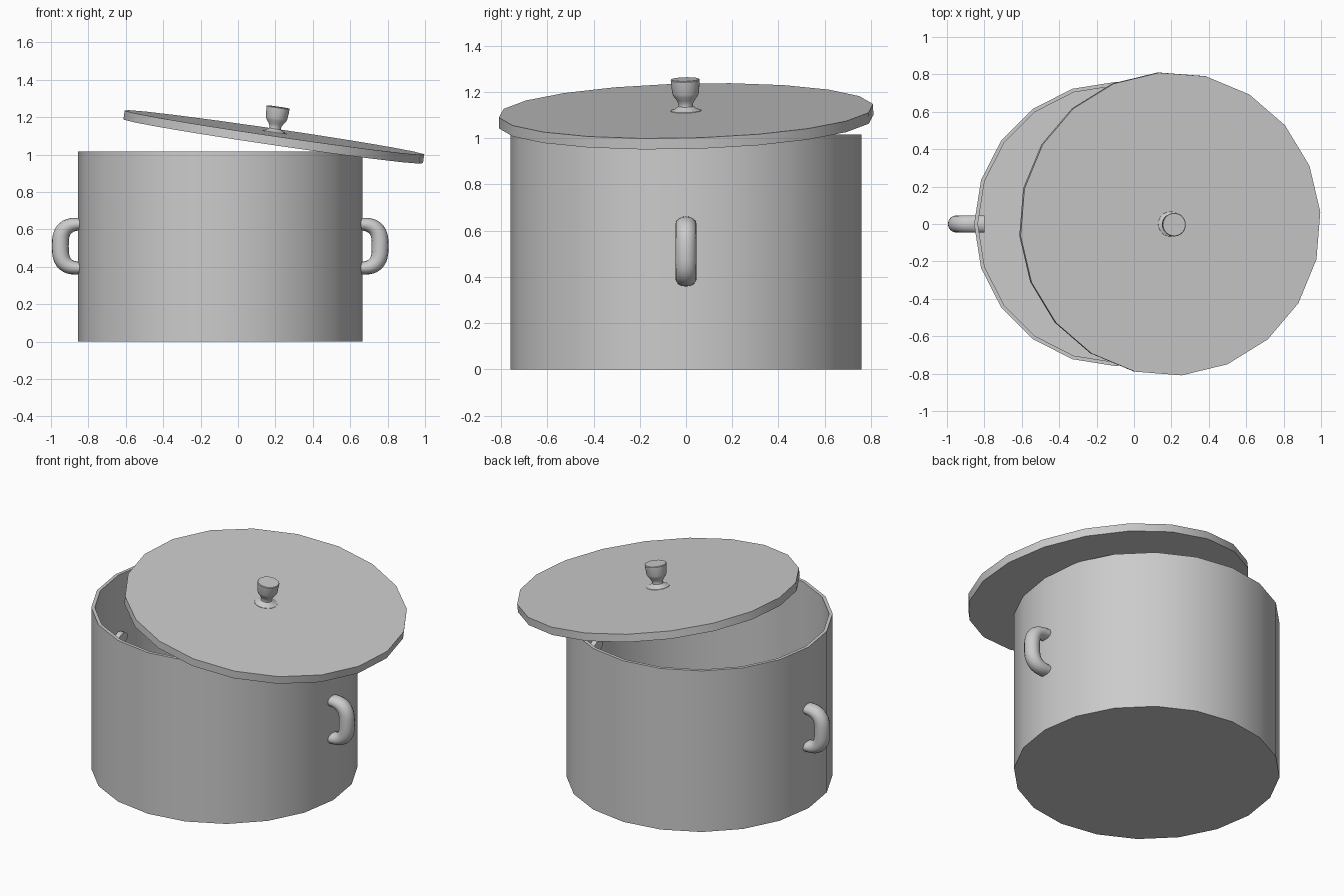
import bpy, bmesh
from math import sin, cos, pi, radians
from mathutils import Vector

if "Cube" in bpy.data.objects:
    bpy.data.objects.remove(bpy.data.objects["Cube"])

POT_X = -0.095


def finish(name, bm, angle=30):
    bmesh.ops.recalc_face_normals(bm, faces=bm.faces)
    me = bpy.data.meshes.new(name)
    bm.to_mesh(me)
    bm.free()
    ob = bpy.data.objects.new(name, me)
    bpy.context.collection.objects.link(ob)
    bpy.ops.object.select_all(action='DESELECT')
    ob.select_set(True)
    bpy.context.view_layer.objects.active = ob
    bpy.ops.object.shade_smooth_by_angle(angle=radians(angle))
    return ob


def skin(bm, rings):
    """Bridge successive vertex rings and cap both ends."""
    rings = [[bm.verts.new(p) for p in r] for r in rings]
    n = len(rings[0])
    for a, b in zip(rings, rings[1:]):
        for i in range(n):
            j = (i + 1) % n
            bm.faces.new((a[i], a[j], b[j], b[i]))
    bm.faces.new(rings[0])
    bm.faces.new(rings[-1])


def lathe(name, profile, sides, angle=30):
    bm = bmesh.new()
    skin(bm, [[(r * cos(2 * pi * i / sides), r * sin(2 * pi * i / sides), z)
               for i in range(sides)] for r, z in profile])
    return finish(name, bm, angle)


# Pot body: hollow, 20-sided
pot = lathe("pot_body", [(0.76, 0), (0.76, 1.015), (0.74, 1.015), (0.74, 0.02)], 20)
pot.location.x = POT_X


# Side handles: rounded D-shaped loops whose ends poke through the wall
def handle(name, turn):
    path, radii = [], []
    steps = 20
    for k in range(steps + 1):
        t = -pi / 2 + pi * k / steps
        c, s = max(cos(t), 0), sin(t)
        path.append(Vector((0.735 + 0.12 * c ** 0.67, 0,
                            0.51 + 0.118 * abs(s) ** 0.67 * (1 if s > 0 else -1))))
        radii.append(0.031 + 0.014 * c ** 0.7)
    path = [Vector((0.705, 0, path[0].z))] + path + [Vector((0.705, 0, path[-1].z))]
    radii = [0.031] + radii + [0.031]
    rings = []
    for k, p in enumerate(path):
        d = (path[min(k + 1, len(path) - 1)] - path[max(k - 1, 0)]).normalized()
        n = Vector((d.z, 0, -d.x))
        rings.append([p + n * radii[k] * cos(2 * pi * i / 16)
                      + Vector((0, 0.046 * sin(2 * pi * i / 16), 0)) for i in range(16)])
    bm = bmesh.new()
    skin(bm, rings)
    ob = finish(name, bm, 40)
    ob.location.x = POT_X
    ob.rotation_euler.z = turn


handle("right_handle", 0)
handle("left_handle", pi)

# Lid with knob, resting askew on the rim
lid = lathe("lid", [(0.812, -0.048), (0.812, 0)], 20)
knob = lathe("lid_knob", [(0.068, -0.005), (0.066, 0.002), (0.045, 0.01), (0.032, 0.02),
                          (0.031, 0.03), (0.04, 0.048), (0.053, 0.066), (0.058, 0.078),
                          (0.062, 0.125), (0.063, 0.134), (0.06, 0.138)], 24, 35)
tilt = Vector((0.147, -0.025, 1)).to_track_quat('Z', 'Y').to_matrix()
x_axis = Vector((1, 0.08, -0.145)).normalized()
z_axis = Vector((0.147, -0.025, 1)).normalized()
y_axis = z_axis.cross(x_axis).normalized()
x_axis = y_axis.cross(z_axis)
for col, axis in enumerate((x_axis, y_axis, z_axis)):
    for row in range(3):
        tilt[row][col] = axis[row]
for ob in (lid, knob):
    ob.location = (0.195, 0, 1.118)
    ob.rotation_euler = tilt.to_euler()
